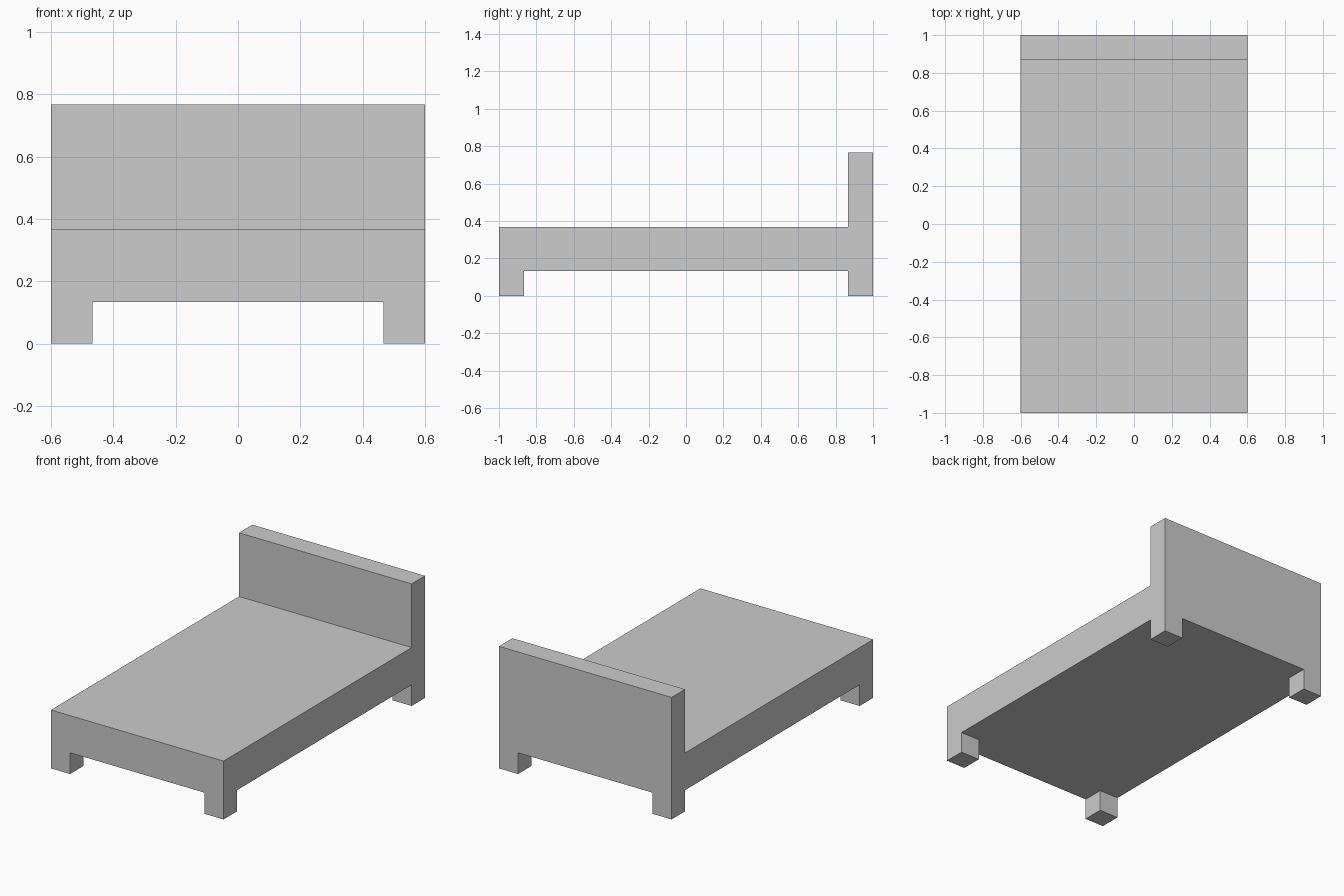
import bpy
import bmesh
import math
from mathutils import Vector

cube = bpy.data.objects.get("Cube")
if cube:
    bpy.data.objects.remove(cube, do_unlink=True)

HALF_W, HALF_L = 0.6, 1.0
POST = 0.133          # leg side and headboard thickness
UNDERSIDE, DECK, TOP = 0.133, 0.367, 0.767

# Plain grey material
grey = bpy.data.materials.new("light_grey")
grey.use_nodes = True
color = (0.604, 0.604, 0.604, 1.0)
grey.diffuse_color = color
grey.node_tree.nodes["Principled BSDF"].inputs["Base Color"].default_value = color


def extrude(bm, faces, dz):
    """Push a group of faces straight up or down and drop the old ones."""
    result = bmesh.ops.extrude_face_region(bm, geom=faces)
    verts = [g for g in result["geom"] if isinstance(g, bmesh.types.BMVert)]
    bmesh.ops.translate(bm, verts=verts, vec=(0, 0, dz))
    bmesh.ops.delete(bm, geom=faces, context="FACES")


bm = bmesh.new()

# Mattress slab, then cuts along the leg and headboard lines
bmesh.ops.create_cube(bm, size=1)
bmesh.ops.scale(bm, verts=bm.verts, vec=(2 * HALF_W, 2 * HALF_L, DECK - UNDERSIDE))
bmesh.ops.translate(bm, verts=bm.verts, vec=(0, 0, (DECK + UNDERSIDE) / 2))
for axis, half in ((Vector((1, 0, 0)), HALF_W), (Vector((0, 1, 0)), HALF_L)):
    for side in (-1, 1):
        bmesh.ops.bisect_plane(bm, geom=bm.verts[:] + bm.edges[:] + bm.faces[:],
                               plane_co=axis * side * (half - POST), plane_no=axis)
bm.normal_update()

# Headboard rises from the back strip
back_strip = [f for f in bm.faces if f.normal.z > 0.9
              and f.calc_center_median().y > HALF_L - POST]
extrude(bm, back_strip, TOP - DECK)
bm.normal_update()

# Four corner legs drop from the underside
corners = [f for f in bm.faces if f.normal.z < -0.9
           and abs(f.calc_center_median().x) > HALF_W - POST
           and abs(f.calc_center_median().y) > HALF_L - POST]
extrude(bm, corners, -UNDERSIDE)

# Merge flush faces into clean flat panels
bmesh.ops.recalc_face_normals(bm, faces=bm.faces)
bmesh.ops.dissolve_limit(bm, angle_limit=math.radians(1),
                         verts=bm.verts, edges=bm.edges)

mesh = bpy.data.meshes.new("bed_frame")
bm.to_mesh(mesh)
bm.free()
mesh.materials.append(grey)
bed = bpy.data.objects.new("bed_frame", mesh)
bpy.context.collection.objects.link(bed)
